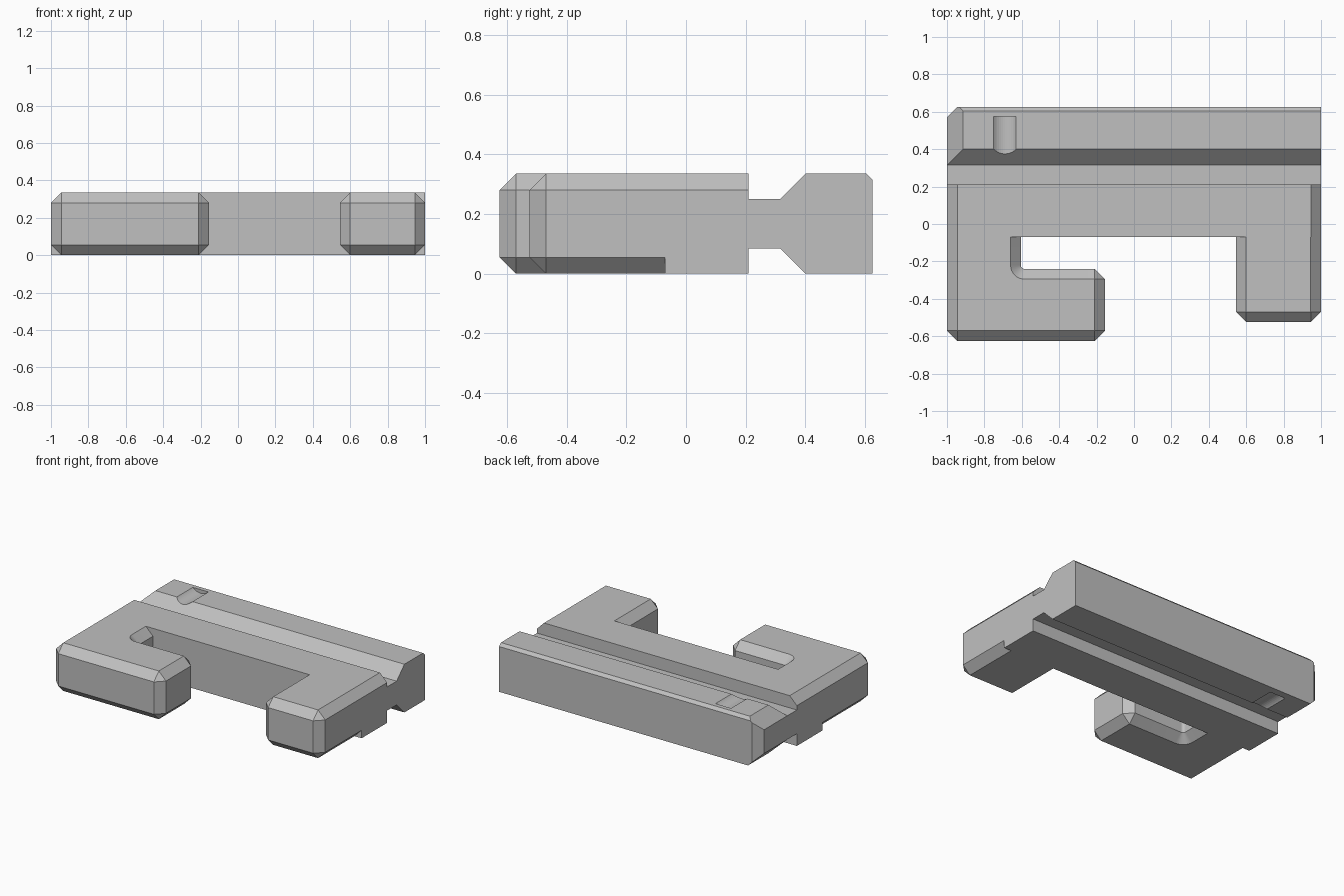
import bpy, bmesh, math
from mathutils import Vector

if "Cube" in bpy.data.objects:
    bpy.data.objects.remove(bpy.data.objects["Cube"])

H = 0.335      # plate thickness
C = 0.055      # edge chamfer
Y0 = -0.07     # where the arms meet the body
Y1 = 0.21      # where the body meets the rail

grey = bpy.data.materials.new("grey")
grey.diffuse_color = (0.53, 0.53, 0.53, 1)
grey.use_nodes = True
grey.node_tree.nodes["Principled BSDF"].inputs["Base Color"].default_value = grey.diffuse_color


def finish(name, bm, smooth=False, fix_normals=True):
    bmesh.ops.remove_doubles(bm, verts=bm.verts[:], dist=1e-5)
    if fix_normals:
        bmesh.ops.recalc_face_normals(bm, faces=bm.faces[:])
    me = bpy.data.meshes.new(name)
    bm.to_mesh(me)
    bm.free()
    me.materials.append(grey)
    ob = bpy.data.objects.new(name, me)
    bpy.context.collection.objects.link(ob)
    if smooth:
        bpy.ops.object.select_all(action='DESELECT')
        ob.select_set(True)
        bpy.context.view_layer.objects.active = ob
        bpy.ops.object.shade_smooth_by_angle(angle=math.radians(30))
    return ob


def prism(points, offset):
    """Closed profile (3D points) extruded by an offset."""
    bm = bmesh.new()
    face = bm.faces.new([bm.verts.new(p) for p in points])
    ext = bmesh.ops.extrude_face_region(bm, geom=[face], use_keep_orig=True)
    moved = [g for g in ext["geom"] if isinstance(g, bmesh.types.BMVert)]
    bmesh.ops.translate(bm, verts=moved, vec=offset)
    bmesh.ops.recalc_face_normals(bm, faces=bm.faces[:])
    return bm


def arm(name, path, r=0.02):
    """Chamfered arm from a counterclockwise path that is open at the body."""
    pts = [Vector(p) for p in path]
    dirs = [(b - a).normalized() for a, b in zip(pts, pts[1:])]
    left = lambda d: Vector((-d.y, d.x))
    full, inset = [pts[0]], [pts[0] + C * left(dirs[0])]
    for p, d1, d2 in zip(pts[1:-1], dirs, dirs[1:]):
        if d1.cross(d2) > 0:                       # outer corner: flat chamfer
            full += [p - C * d1, p + C * d2]
            inset += [p - C * d1 + C * d2] * 2
        else:                                      # inner corner: fillet
            centre = p - r * d1 + r * d2
            for i in range(9):
                t = i / 8 * math.pi / 2
                n = -math.cos(t) * d2 + math.sin(t) * d1
                full.append(centre + r * n)
                inset.append(centre + (r + C) * n)
    full.append(pts[-1])
    inset.append(pts[-1] + C * left(dirs[-1]))
    bm = bmesh.new()
    levels = [(inset, 0), (full, C), (full, H - C), (inset, H)]
    rings = [[bm.verts.new((p.x, p.y, z)) for p in ring] for ring, z in levels]
    for lo, hi in zip(rings, rings[1:]):
        for i in range(len(lo) - 1):
            bm.faces.new((lo[i], lo[i + 1], hi[i + 1], hi[i]))
    bm.faces.new(rings[3])
    bm.faces.new(rings[0][::-1])
    return finish(name, bm, smooth=True, fix_normals=False)


# Hooked left arm and straight right arm
arm("hook_arm", [(-1, Y0), (-1, -0.625), (-0.155, -0.625), (-0.155, -0.24),
                 (-0.605, -0.24), (-0.605, Y0)])
arm("straight_arm", [(0.545, Y0), (0.545, -0.525), (1, -0.525), (1, Y0)])

# Body bar with chamfered top ends
body = [(-1, 0), (1, 0), (1, H - C), (1 - C, H), (C - 1, H), (-1, H - C)]
finish("body", prism([(x, Y0, z) for x, z in body], (0, Y1 - Y0, 0)))

# Rail with a groove above and below
G = 0.085
rail_profile = [(Y1, G), (0.315, G), (0.40, 0), (0.625, 0), (0.625, H - 0.02),
                (0.605, H), (0.40, H), (0.315, H - G), (Y1, H - G)]
bm = prism([(-1, y, z) for y, z in rail_profile], (2, 0, 0))
# Chamfers on the left end: top, bottom and back corner
for co, no in (((-1, 0, H - G), (-1, 0, 1)),
               ((-1, 0, G), (-1, 0, -1)),
               ((-1, 0.57, 0), (-1, 1, 0))):
    cut = bmesh.ops.bisect_plane(bm, geom=bm.verts[:] + bm.edges[:] + bm.faces[:],
                                 dist=1e-5, plane_co=co, plane_no=no, clear_outer=True)
    edges = [g for g in cut["geom_cut"] if isinstance(g, bmesh.types.BMEdge)]
    bmesh.ops.holes_fill(bm, edges=edges)
rail = finish("rail", bm)

# Shallow round notches in the top and bottom of the rail
for name, z in (("top_notch_cutter", H + 0.06), ("bottom_notch_cutter", -0.06)):
    ring = [(-0.69 + 0.085 * math.cos(i * math.pi / 24), 0.3,
             z + 0.085 * math.sin(i * math.pi / 24)) for i in range(48)]
    cutter = finish(name, prism(ring, (0, 0.275, 0)))
    cutter.hide_render = True
    cutter.hide_viewport = True
    mod = rail.modifiers.new(name, 'BOOLEAN')
    mod.operation = 'DIFFERENCE'
    mod.solver = 'EXACT'
    mod.object = cutter
